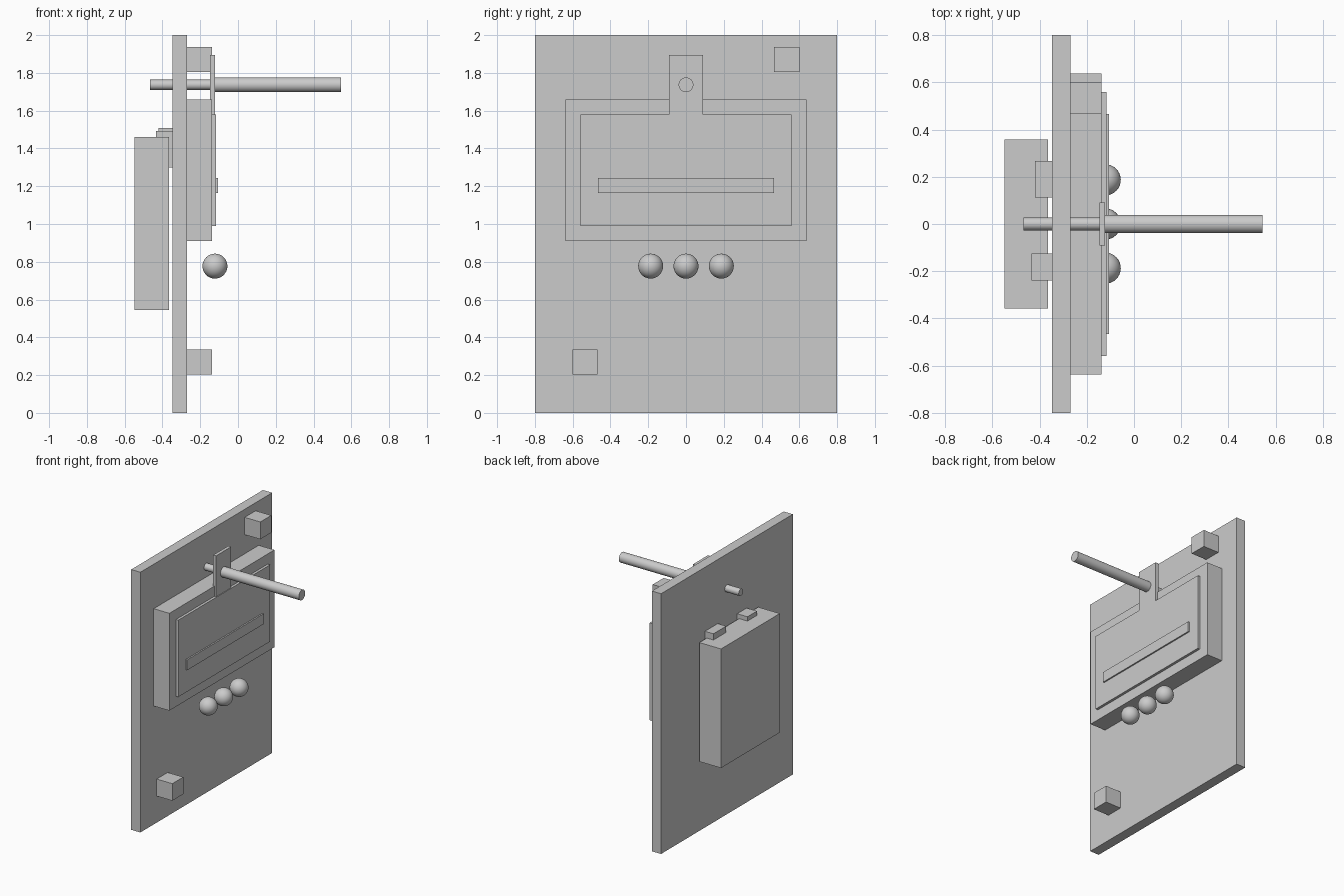
import bpy
import math

if "Cube" in bpy.data.objects:
    bpy.data.objects.remove(bpy.data.objects["Cube"], do_unlink=True)

grey = bpy.data.materials.new("plain grey")
grey.use_nodes = True
tone = (0.6, 0.6, 0.6, 1)
grey.diffuse_color = tone
grey.node_tree.nodes["Principled BSDF"].inputs["Base Color"].default_value = tone


def finish(name):
    obj = bpy.context.object
    obj.name = name
    obj.data.materials.append(grey)
    return obj


def box(name, x, y, z):
    """Box spanning the given (low, high) ranges."""
    spans = (x, y, z)
    bpy.ops.mesh.primitive_cube_add(size=1, location=[sum(s) / 2 for s in spans])
    bpy.context.object.scale = [s[1] - s[0] for s in spans]
    bpy.ops.object.transform_apply(location=False, rotation=False, scale=True)
    return finish(name)


def rod(name, x, radius):
    """Round bar along x through the bracket."""
    bpy.ops.mesh.primitive_cylinder_add(
        vertices=32, radius=radius, depth=x[1] - x[0],
        location=(sum(x) / 2, 0, 1.737), rotation=(0, math.pi / 2, 0))
    bpy.ops.object.shade_smooth_by_angle()
    return finish(name)


# Upright board with the layered display on its +x face
back, face, front = -0.348, -0.27, -0.137
box("board", (back, face), (-0.8, 0.8), (0, 2))
box("display_case", (face, front), (-0.638, 0.638), (0.91, 1.658))
box("display_panel", (front, -0.117), (-0.558, 0.558), (0.99, 1.58))
box("display_slot", (-0.117, -0.106), (-0.465, 0.465), (1.163, 1.243))

# Corner blocks
box("upper_block", (face, front), (0.467, 0.6), (1.805, 1.938))
box("lower_block", (face, front), (-0.602, -0.469), (0.204, 0.335))

# Bracket and the bar through it
box("bracket", (-0.147, -0.122), (-0.091, 0.091), (1.58, 1.895))
rod("bar", (-0.122, 0.544), 0.039)
rod("bar_tail", (-0.467, -0.147), 0.027)

# Row of round knobs
for i in (-1, 0, 1):
    bpy.ops.mesh.primitive_uv_sphere_add(
        segments=32, ring_count=16, radius=0.066, location=(-0.122, i * 0.187, 0.777))
    bpy.ops.object.shade_smooth()
    finish("knob")

# Rear box hung on two hooks
box("rear_box", (-0.548, -0.364), (-0.357, 0.357), (0.545, 1.46))
box("left_hook", (-0.42, back), (0.112, 0.267), (1.3, 1.508))
box("right_hook", (-0.435, back), (-0.24, -0.125), (1.3, 1.493))
